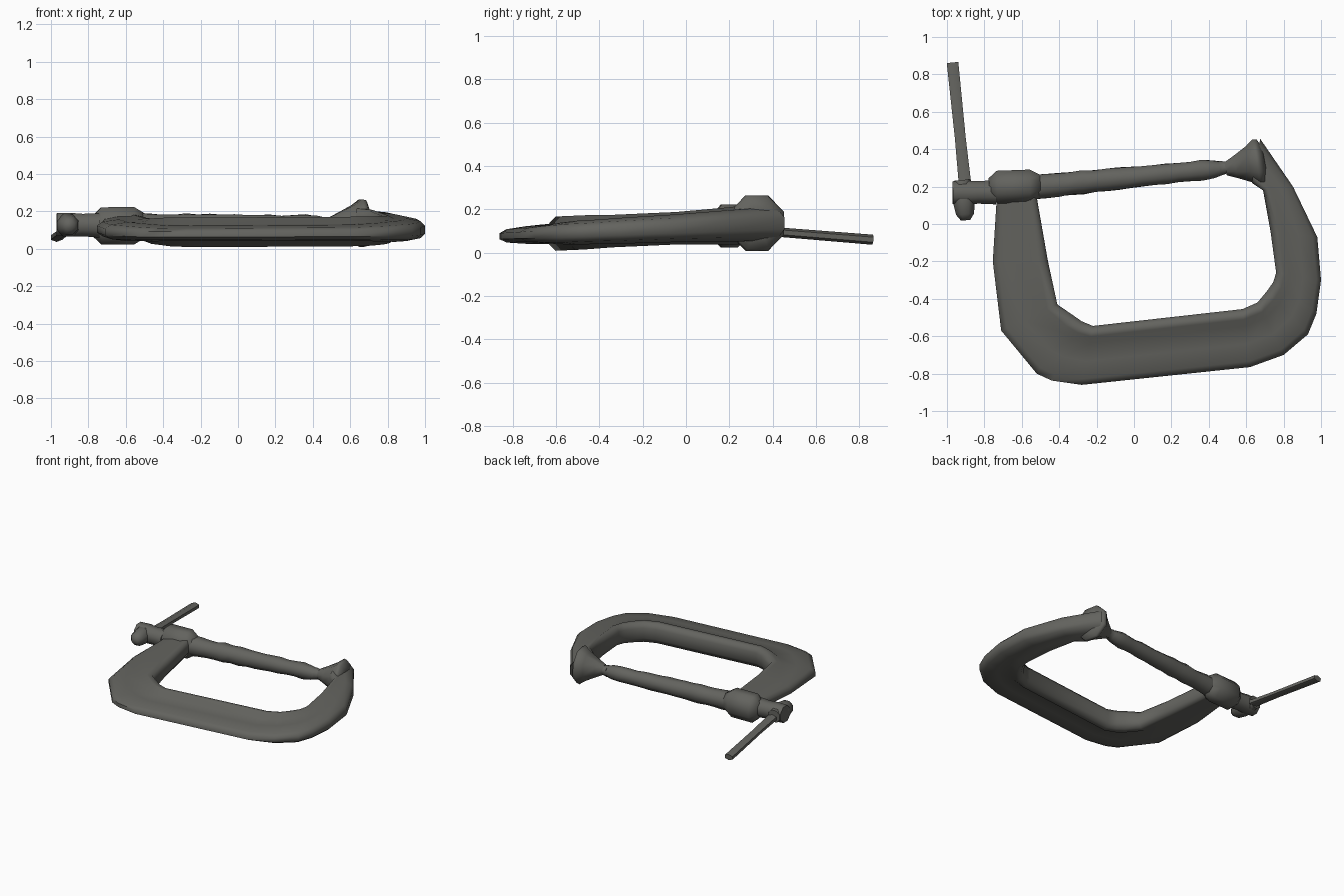
import bpy, bmesh, math, random
from mathutils import Vector

old = bpy.data.objects.get("Cube")
if old:
    bpy.data.objects.remove(old, do_unlink=True)

random.seed(4)

# Single dark iron colour
iron = bpy.data.materials.new("dark iron grey")
iron.use_nodes = True
colour = (0.125, 0.125, 0.113, 1)
iron.diffuse_color = colour
iron.node_tree.nodes["Principled BSDF"].inputs["Base Color"].default_value = colour


def loft(name, rings, angle):
    """Skin a list of equal-length point rings and cap both ends."""
    bm = bmesh.new()
    loops = [[bm.verts.new(p) for p in ring] for ring in rings]
    for a, b in zip(loops, loops[1:]):
        for i in range(len(a)):
            j = (i + 1) % len(a)
            bm.faces.new((a[i], a[j], b[j], b[i]))
    bm.faces.new(loops[0])
    bm.faces.new(loops[-1])
    bmesh.ops.recalc_face_normals(bm, faces=bm.faces)
    mesh = bpy.data.meshes.new(name)
    bm.to_mesh(mesh)
    bm.free()
    mesh.materials.append(iron)
    obj = bpy.data.objects.new(name, mesh)
    bpy.context.collection.objects.link(obj)
    bpy.ops.object.select_all(action="DESELECT")
    obj.select_set(True)
    bpy.context.view_layer.objects.active = obj
    bpy.ops.object.shade_smooth_by_angle(angle=math.radians(angle))


def turned(name, start, end, profile, sides=8, angle=60, wobble=0.0, height=1.0):
    """Turn a (fraction, radius) profile about the line start-end."""
    start, end = Vector(start), Vector(end)
    axis = (end - start).normalized()
    side = axis.cross(Vector((0, 0, 1))).normalized()
    up = side.cross(axis) * height
    rings = []
    for t, radius in profile:
        centre = start.lerp(end, t)
        ring = []
        for i in range(sides):
            a = math.tau * (i + 0.5) / sides
            r = radius * (1 + random.uniform(-wobble, wobble)) / math.cos(math.pi / sides)
            ring.append(centre + (side * math.cos(a) + up * math.sin(a)) * r)
        rings.append(ring)
    loft(name, rings, angle)


# C-shaped frame: outer x, y, inner x, y, rim half thickness, web depth
stations = [
    (-.73, .2, -.53, .2, .06, .85),
    (-.755, -.2, -.46, -.2, .06, .85),
    (-.71, -.57, -.41, -.43, .068, .75),
    (-.52, -.8, -.33, -.485, .077, .58),
    (-.44, -.837, -.28, -.52, .078, .54),
    (-.28, -.86, -.22, -.545, .079, .52),
    (.62, -.765, .58, -.455, .079, .54),
    (.8, -.7, .66, -.42, .079, .62),
    (.93, -.59, .71, -.36, .077, .72),
    (.975, -.48, .745, -.31, .075, .75),
    (1, -.3, .76, -.26, .075, .8),
    (.98, -.07, .73, -.04, .075, .85),
    (.85, .2, .69, .18, .085, .85),
    (.675, .455, .63, .22, .09, .85),
]
# Cross-section: thin rounded outer edge, web, then a thick inner rim
rings = []
for ox, oy, ix, iy, thick, web in stations:
    outer, inner = Vector((ox, oy, 0)), Vector((ix, iy, 0))
    half = [(0, web * .35), (.1, web * .75), (.4, web), (.7, web),
            (.82, 1), (.93, .95), (1, .5)]
    ring = []
    for t, h in half + [(t, -h) for t, h in reversed(half)]:
        p = outer.lerp(inner, t)
        p.z = .115 + .045 * p.y + h * thick
        ring.append(p)
    rings.append(ring)
loft("frame", rings, 60)

# Threaded boss at the end of the left post
turned("screw_boss", (-.775, .195, .122), (-.5, .205, .124),
       [(0, .05), (.16, .088), (.8, .088), (1, .058)], height=1.13)

# Screw with worn, uneven thread
count = 16
thread = [(i / count, .063 - .014 * i / count + random.uniform(-.004, .004))
          for i in range(count)] + [(1, .03)]
turned("screw", (-.53, .197, .122), (.49, .3, .13), thread, 8, 60, .05)

# Swivel tip and anvil pad
turned("swivel_tip", (.46, .298, .13), (.56, .31, .134),
       [(0, .04), (.4, .03), (1, .06)])
turned("anvil_pad", (.49, .295, .134), (.7, .335, .137),
       [(0, .035), (.25, .06), (.6, .098), (.8, .128), (.9, .122), (1, .07)])

# Screw head with its knob and the sliding handle
turned("screw_head", (-.97, .167, .13), (-.74, .17, .125),
       [(0, .06), (.3, .064), (.6, .06), (1, .065)])
turned("handle_knob", (-.9, .02, .125), (-.92, .235, .125),
       [(0, .025), (.15, .048), (.5, .06), (1, .045)])
turned("handle_bar", (-.9, .18, .115), (-.97, .862, .06),
       [(0, .034), (.4, .029), (1, .031)], 6, height=.65)
